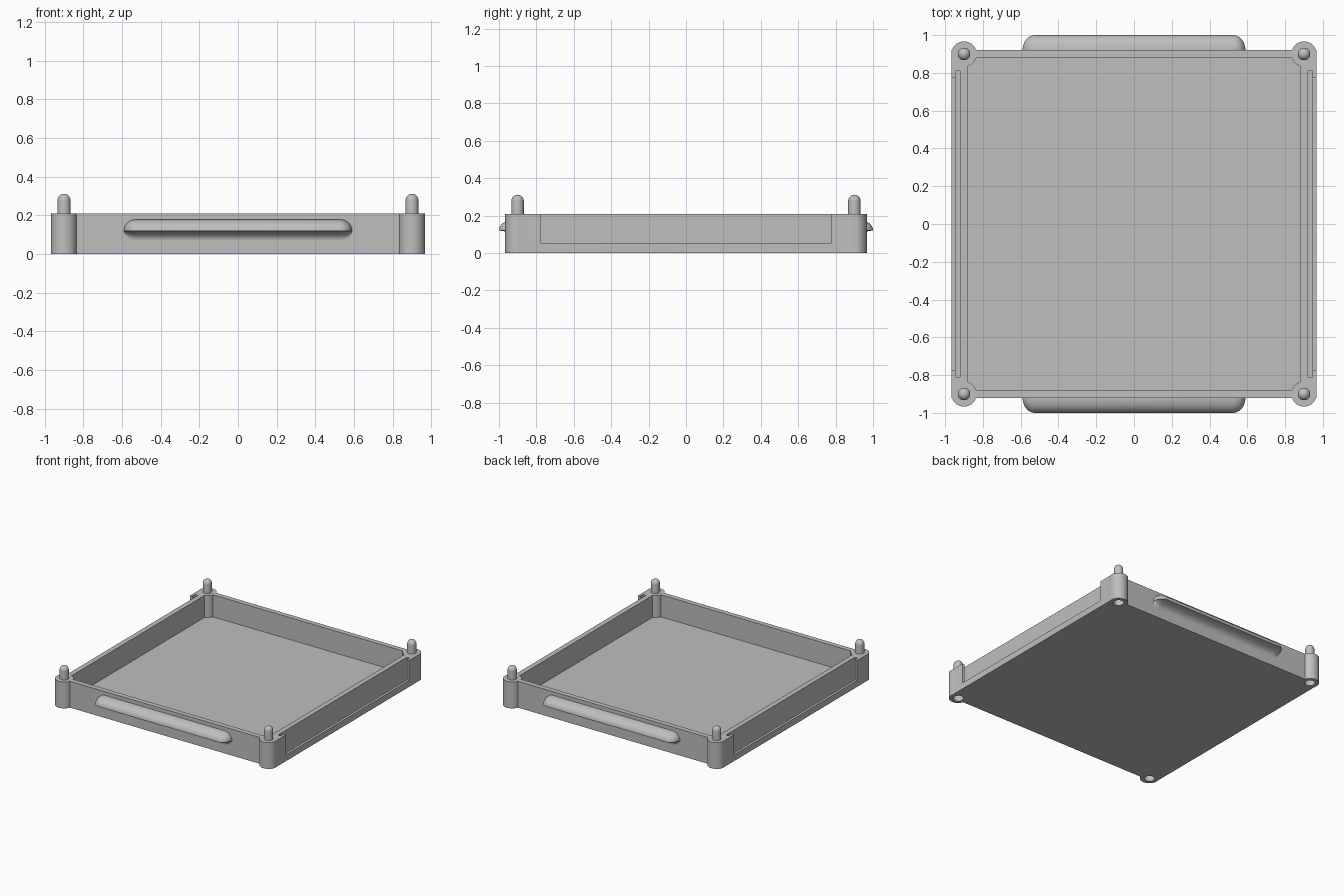
import bpy, bmesh, math
from mathutils import Matrix

cube = bpy.data.objects.get("Cube")
if cube:
    bpy.data.objects.remove(cube, do_unlink=True)

grey = bpy.data.materials.new("plain grey")
grey.use_nodes = True
grey.diffuse_color = (0.52, 0.52, 0.52, 1)
grey.node_tree.nodes["Principled BSDF"].inputs["Base Color"].default_value = grey.diffuse_color

HEIGHT = 0.21
HALF_X, HALF_Y = 0.965, 0.92
INNER = 0.88
PEG = 0.9          # corner post centre in x and y
FLOOR = 0.035
CORNERS = [(sx * PEG, sy * PEG) for sx in (-1, 1) for sy in (-1, 1)]


def finish(name, bm):
    bmesh.ops.recalc_face_normals(bm, faces=bm.faces)
    mesh = bpy.data.meshes.new(name)
    bm.to_mesh(mesh)
    bm.free()
    mesh.materials.append(grey)
    ob = bpy.data.objects.new(name, mesh)
    bpy.context.scene.collection.objects.link(ob)
    return ob


def box(name, x0, x1, y0, y1, z0, z1):
    bm = bmesh.new()
    bmesh.ops.create_cube(bm, size=1)
    for v in bm.verts:
        v.co.x = x1 if v.co.x > 0 else x0
        v.co.y = y1 if v.co.y > 0 else y0
        v.co.z = z1 if v.co.z > 0 else z0
    return finish(name, bm)


def lathe(name, profile, at, steps=40):
    """Spin (radius, height) points about a vertical axis."""
    bm = bmesh.new()
    verts = [bm.verts.new((r, 0, z)) for r, z in profile]
    edges = [bm.edges.new(p) for p in zip(verts, verts[1:])]
    bmesh.ops.spin(bm, geom=verts + edges, cent=(0, 0, 0), axis=(0, 0, 1),
                   angle=math.tau, steps=steps)
    bmesh.ops.remove_doubles(bm, verts=bm.verts, dist=0.0001)
    bmesh.ops.transform(bm, matrix=Matrix.Translation((*at, 0)), verts=bm.verts)
    return finish(name, bm)


def combine(target, other, operation):
    """Apply a boolean and drop the helper."""
    mod = target.modifiers.new(operation, "BOOLEAN")
    mod.operation, mod.object, mod.solver = operation, other, "EXACT"
    bpy.context.view_layer.objects.active = target
    bpy.ops.object.modifier_apply(modifier=mod.name)
    bpy.data.objects.remove(other, do_unlink=True)


def capsule(radius, z0, z1, n=8):
    """Closed profile: straight shaft with a domed top."""
    dome = [(radius * math.cos(a), z1 - radius + radius * math.sin(a))
            for a in (i * math.pi / 2 / n for i in range(n))]
    return [(0, z0), (radius, z0)] + dome + [(0, z1)]


def handle(name, side):
    """Grip with a rounded top and a scooped underside, shrinking at its ends."""
    n, reach, top, drop = 10, 0.08, 0.06, 0.05
    quarter = [i * math.pi / 2 / n for i in range(n + 1)]
    profile = [(0, top), *[(reach * math.sin(a), top * math.cos(a)) for a in quarter[1:]]]
    profile += [(reach * (1 - math.sin(a)), -drop + drop * math.cos(a)) for a in quarter[1:]]
    profile += [(-0.01, -drop), (-0.01, top)]
    half, end = 0.59, 0.065
    ends = [(half - end + end * math.sin(a), max(math.cos(a), 0.02)) for a in quarter]
    stations = [(-x, s) for x, s in reversed(ends)] + ends
    bm = bmesh.new()
    rings = [[bm.verts.new((x, side * (HALF_Y + (d * s if d > 0 else d)), 0.12 + z * s))
              for d, z in profile] for x, s in stations]
    for a, b in zip(rings, rings[1:]):
        for i in range(len(a)):
            j = (i + 1) % len(a)
            bm.faces.new((a[i], a[j], b[j], b[i]))
    bm.faces.new(rings[0])
    bm.faces.new(rings[-1])
    return finish(name, bm)


# Tray shell
tray = box("tray", -HALF_X, HALF_X, -HALF_Y, HALF_Y, 0, HEIGHT)
combine(tray, box("cavity", -INNER, INNER, -INNER, INNER, FLOOR, 0.5), "DIFFERENCE")

# Label slots in both side walls, open to the outside and the top
for s in (-1, 1):
    xs = sorted((s * 0.92, s * 0.945))
    combine(tray, box("slot", *xs, -0.81, 0.81, 0.03, 0.5), "DIFFERENCE")
    xs = sorted((s * 0.935, s * 1.1))
    combine(tray, box("window", *xs, -0.775, 0.775, 0.05, 0.5), "DIFFERENCE")

# Corner posts with stacking sockets underneath
for at in CORNERS:
    post = [(0, 0), (0.067, 0), (0.067, HEIGHT), (0, HEIGHT)]
    combine(tray, lathe("post", post, at, 48), "UNION")
    combine(tray, lathe("socket", capsule(0.038, -0.05, 0.11), at), "DIFFERENCE")

parts = [tray]

# Stacking pegs
for at in CORNERS:
    name = ("back" if at[1] > 0 else "front") + ("_left" if at[0] > 0 else "_right") + "_peg"
    parts.append(lathe(name, capsule(0.033, HEIGHT - 0.02, 0.312), at))

# Grips on the front and back
parts += [handle("front_handle", -1), handle("back_handle", 1)]

# Smooth rounded surfaces, keep hard edges
bpy.ops.object.select_all(action="DESELECT")
for ob in parts:
    ob.select_set(True)
bpy.context.view_layer.objects.active = tray
bpy.ops.object.shade_smooth_by_angle(angle=math.radians(30))
